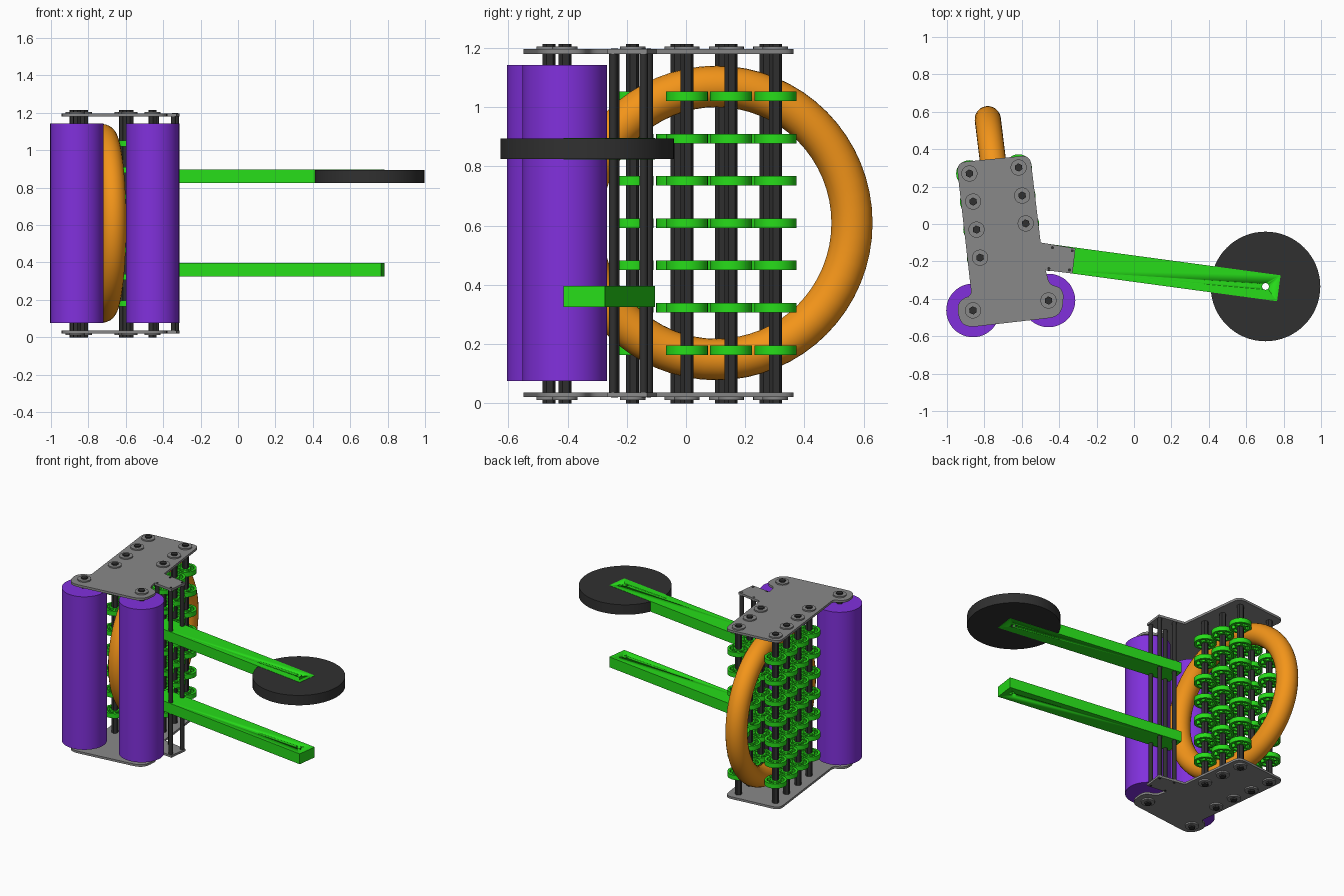
import bpy, bmesh, math
from mathutils import Matrix, Vector

if "Cube" in bpy.data.objects:
    bpy.data.objects.remove(bpy.data.objects["Cube"])


def material(name, rgb):
    m = bpy.data.materials.new(name)
    m.diffuse_color = (*rgb, 1)
    m.use_nodes = True
    m.node_tree.nodes["Principled BSDF"].inputs["Base Color"].default_value = m.diffuse_color
    return m


GREEN = material("green", (0.02, 0.72, 0.01))
PURPLE = material("purple", (0.22, 0.03, 0.72))
ORANGE = material("orange", (0.9, 0.3, 0.01))
BLACK = material("black", (0.03, 0.03, 0.03))
GREY = material("grey", (0.25, 0.25, 0.25))


def finish(bm, name, mat):
    bmesh.ops.recalc_face_normals(bm, faces=bm.faces)
    for f in bm.faces:
        f.smooth = True
    for e in bm.edges:
        e.smooth = e.calc_face_angle(0) < 0.6
    me = bpy.data.meshes.new(name)
    bm.to_mesh(me)
    bm.free()
    me.materials.append(mat)
    ob = bpy.data.objects.new(name, me)
    bpy.context.collection.objects.link(ob)
    return ob


def add_cyl(bm, x, y, z0, z1, r, n=32, turn=0):
    m = Matrix.Translation((x, y, (z0 + z1) / 2)) @ Matrix.Rotation(turn, 4, 'Z')
    bmesh.ops.create_cone(bm, cap_ends=True, segments=n, radius1=r, radius2=r,
                          depth=z1 - z0, matrix=m)


def add_tube(bm, ro, ri, h, n=32):
    prof = [(ri, -h), (ro, -h), (ro, h), (ri, h)]
    rings = [[bm.verts.new((r * math.cos(a), r * math.sin(a), z)) for r, z in prof]
             for a in (2 * math.pi * i / n for i in range(n))]
    for i in range(n):
        a, b = rings[i], rings[(i + 1) % n]
        for j in range(4):
            k = (j + 1) % 4
            bm.faces.new((a[j], b[j], b[k], a[k]))


def cylinder(name, mat, *args):
    bm = bmesh.new()
    add_cyl(bm, *args)
    return finish(bm, name, mat)


def rounded(points):
    """Fillet the corners of a closed outline of (x, y, radius)."""
    out = []
    for i, (x, y, d) in enumerate(points):
        p = Vector((x, y))
        a = (Vector(points[i - 1][:2]) - p).normalized() * d
        b = (Vector(points[(i + 1) % len(points)][:2]) - p).normalized() * d
        if d == 0:
            out.append(p)
            continue
        for k in range(7):
            t = k / 6
            out.append(p + a * (1 - t) ** 2 + b * t ** 2)
    return out


TILT = math.radians(7.1)
left_shafts = [(-0.88, 0.27), (-0.86, 0.12), (-0.842, -0.03), (-0.823, -0.18)]
right_shafts = [(-0.617, 0.302), (-0.598, 0.152), (-0.579, 0.003)]
roller_pos = [(-0.861, -0.462), (-0.457, -0.409)]

# End plates with an angled tab for the arms
outline = rounded([
    (-0.949, 0.328, 0.05), (-0.555, 0.368, 0.05), (-0.499, -0.099, 0),
    (-0.313, -0.131, 0), (-0.329, -0.265, 0), (-0.472, -0.247, 0),
    (-0.452, -0.325, 0.03), (-0.374, -0.34, 0.055), (-0.385, -0.495, 0.07),
    (-0.925, -0.557, 0.075), (-0.955, -0.4, 0.08), (-0.868, -0.385, 0.03)])
for name, z0, z1 in (("bottom_plate", 0.021, 0.036), ("top_plate", 1.18, 1.196)):
    bm = bmesh.new()
    face = bm.faces.new([bm.verts.new((p.x, p.y, z0)) for p in outline])
    ext = bmesh.ops.extrude_face_region(bm, geom=[face])
    for v in ext["geom"]:
        if isinstance(v, bmesh.types.BMVert):
            v.co.z = z1
    finish(bm, name, GREY)

# Hex shafts with flanged bearings at both plates
for x, y in left_shafts + right_shafts + roller_pos:
    cylinder("hex_shaft", BLACK, x, y, 0.0, 1.214, 0.022, 6, TILT)
    for z in (0.011, 1.194):
        cylinder("bearing_flange", GREY, x, y, z, z + 0.011, 0.043)

# Intake rollers
for x, y in roller_pos:
    cylinder("intake_roller", PURPLE, x, y, 0.076, 1.142, 0.143, 48)

# Spoked compliant wheels, one shared mesh
bm = bmesh.new()
add_tube(bm, 0.071, 0.055, 0.016)
add_tube(bm, 0.033, 0.018, 0.016, 24)
for i in range(6):
    bmesh.ops.create_cube(bm, size=1, matrix=Matrix.Rotation(i * math.pi / 3, 4, 'Z')
                          @ Matrix.Translation((0.044, 0, 0))
                          @ Matrix.Diagonal((0.026, 0.012, 0.03, 1)))
wheel = finish(bm, "compliant_wheel", GREEN)
spots = [(x, y, 0.18 + 0.1428 * i) for x, y in left_shafts + right_shafts for i in range(7)]
wheel.location = spots[0]
for s in spots[1:]:
    w = wheel.copy()
    w.location = s
    bpy.context.collection.objects.link(w)

# Ring held between the wheels
bpy.ops.mesh.primitive_torus_add(
    major_radius=0.461, minor_radius=0.07, major_segments=64, minor_segments=24,
    location=(-0.725, 0.103, 0.609), rotation=(0, math.pi / 2, TILT))
ring = bpy.context.object
ring.name = "orange_ring"
ring.data.materials.append(ORANGE)
bpy.ops.object.shade_smooth()

# Thin standoffs joining the plate tabs
for x, y in [(-0.436, -0.126), (-0.455, -0.238), (-0.33, -0.143), (-0.345, -0.246)]:
    cylinder("standoff", BLACK, x, y, 0.036, 1.18, 0.014, 20)
    for z in (0.019, 1.179):
        cylinder("standoff_screw", BLACK, x, y, z, z + 0.019, 0.008, 12)

# Arms and the end disk, bored at the pivot
PIVOT = (0.703, -0.334)
bore = cylinder("pivot_cutter", GREY, *PIVOT, 0.0, 1.2, 0.018, 24)
bore.hide_render = True
bore.hide_viewport = True
bored = []
for name, z in (("lower_arm", 0.361), ("upper_arm", 0.86)):
    bm = bmesh.new()
    m = (Matrix.Translation((*PIVOT, z)) @ Matrix.Rotation(math.radians(-7.7), 4, 'Z')
         @ Matrix.Translation((-0.563, 0, 0)) @ Matrix.Diagonal((1.27, 0.14, 0.072, 1)))
    bmesh.ops.create_cube(bm, size=1, matrix=m)
    bored.append(finish(bm, name, GREEN))
bored.append(cylinder("end_disk", BLACK, *PIVOT, 0.8255, 0.8945, 0.293, 64))
for ob in bored:
    mod = ob.modifiers.new("bore", 'BOOLEAN')
    mod.operation = 'DIFFERENCE'
    mod.solver = 'EXACT'
    mod.object = bore
